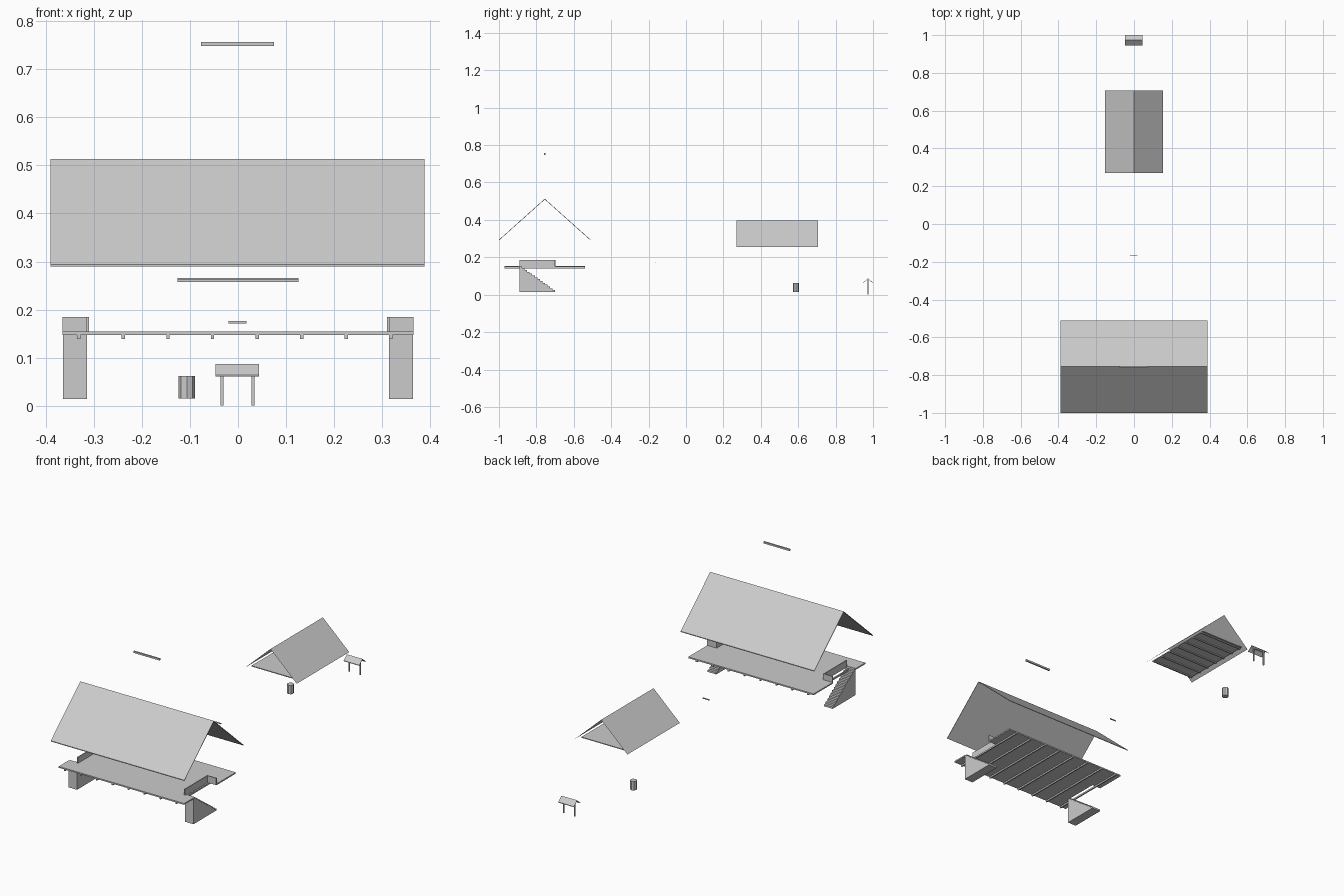
import bpy, bmesh, math
from mathutils import Vector

if "Cube" in bpy.data.objects:
    bpy.data.objects.remove(bpy.data.objects["Cube"])


def mesh_object(name, verts, faces):
    me = bpy.data.meshes.new(name)
    me.from_pydata(verts, [], faces)
    bm = bmesh.new()
    bm.from_mesh(me)
    bmesh.ops.recalc_face_normals(bm, faces=bm.faces)
    bm.to_mesh(me)
    bm.free()
    ob = bpy.data.objects.new(name, me)
    bpy.context.collection.objects.link(ob)
    return ob


def prism(name, profile, axis, a, b):
    """Extrude a 2D profile along x (profile = y,z), y (x,z) or z (x,y)."""
    def place(p, t):
        p = list(p)
        p.insert("xyz".index(axis), t)
        return p
    n = len(profile)
    verts = [place(p, a) for p in profile] + [place(p, b) for p in profile]
    faces = [list(range(n)), list(range(n, 2 * n))]
    faces += [[i, (i + 1) % n, n + (i + 1) % n, n + i] for i in range(n)]
    return mesh_object(name, verts, faces)


def box(name, x0, x1, y0, y1, z0, z1):
    return prism(name, [(x0, y0), (x1, y0), (x1, y1), (x0, y1)], "z", z0, z1)


def gable(name, axis, a, b, mid, half, eave, ridge, t):
    """Thin two-slope roof running along an axis."""
    return prism(name, [(mid - half, eave), (mid, ridge), (mid + half, eave),
                        (mid + half, eave - t), (mid, ridge - t), (mid - half, eave - t)], axis, a, b)


# --- main raised hall ---
gable("hall_roof", "x", -0.39, 0.388, -0.755, 0.245, 0.294, 0.513, 0.004)
box("hall_ridge_bar", -0.077, 0.075, -0.759, -0.751, 0.748, 0.757)

# deck outline with a stair opening notched into each end
right = [(0.365, -0.97), (0.365, -0.89), (0.314, -0.89),
         (0.314, -0.70), (0.365, -0.70), (0.365, -0.54)]
prism("hall_deck", right + [(-x, y) for x, y in reversed(right)], "z", 0.147, 0.154)

# joists under the deck
for i in range(8):
    x = -0.331 + i * 0.0927
    y0, y1 = (-0.97, -0.54)
    box("deck_joist", x - 0.0035, x + 0.0035, y0, y1, 0.139, 0.147)

# stairs descending to the back, and parapets around the openings
STEPS, Y_TOP, Y_END, Z0, Z1 = 14, -0.89, -0.70, 0.014, 0.152
stair = [(Y_END, Z0), (Y_TOP, Z0)]
dy, dz = (Y_END - Y_TOP) / STEPS, (Z1 - Z0) / STEPS
for i in range(STEPS):
    stair += [(Y_TOP + i * dy, Z1 - i * dz), (Y_TOP + (i + 1) * dy, Z1 - i * dz)]
for s in (-1, 1):
    prism("stair", stair, "x", s * 0.314, s * 0.364)
    xa, xb, xc = s * 0.310, s * 0.315, s * 0.365
    prism("stair_parapet", [(xa, -0.89), (xb, -0.89), (xb, -0.703), (xc, -0.703),
                            (xc, -0.698), (xa, -0.698)], "z", 0.150, 0.185)

# --- small loose bar between the buildings ---
box("loose_bar", -0.02, 0.018, -0.167, -0.163, 0.171, 0.176)

# --- back hut: sheet roof over a joisted floor ---
mesh_object("hut_roof",
            [(x, y, z) for y in (0.27, 0.706) for x, z in ((-0.153, 0.254), (0, 0.396), (0.153, 0.254))],
            [(0, 1, 4, 3), (1, 2, 5, 4)])
box("hut_floor", -0.126, 0.126, 0.292, 0.69, 0.262, 0.266)
for i in range(7):
    y = 0.304 + i * 0.0623
    box("hut_joist", -0.126, 0.126, y - 0.0035, y + 0.0035, 0.257, 0.262)

# --- octagonal barrel ---
prism("barrel", [(-0.1065 + 0.0168 * math.cos(k * math.pi / 4),
                  0.588 + 0.0168 * math.sin(k * math.pi / 4)) for k in range(8)], "z", 0.015, 0.062)

# --- little roofed stand ---
gable("stand_roof", "x", -0.047, 0.044, 0.973, 0.027, 0.064, 0.087, 0.003)
box("stand_beam", -0.037, 0.034, 0.970, 0.976, 0.074, 0.080)
for x in (-0.0335, 0.031):
    box("stand_post", x - 0.003, x + 0.003, 0.970, 0.976, 0.0, 0.080)
